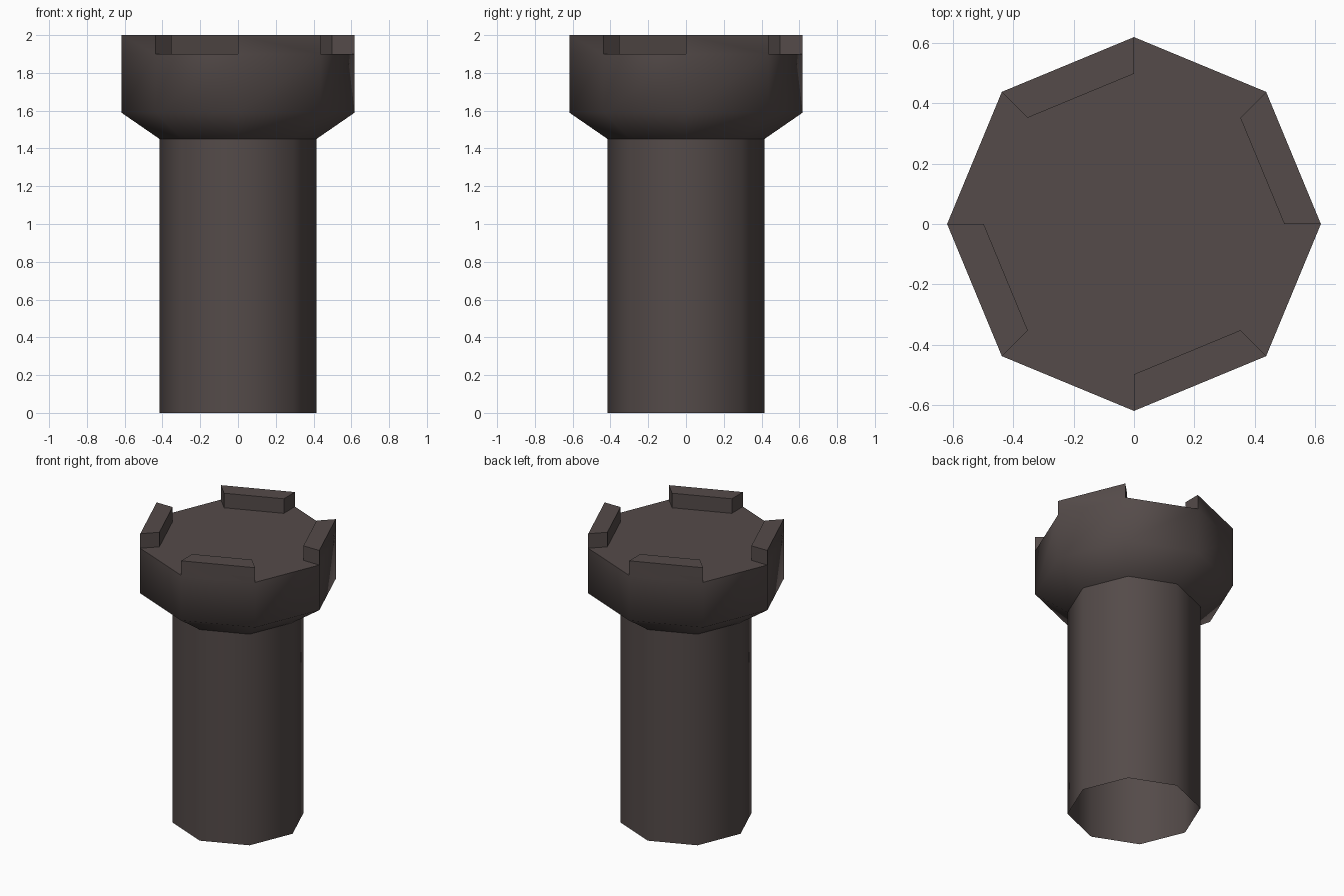
import bpy, bmesh, math

cube = bpy.data.objects.get("Cube")
if cube:
    bpy.data.objects.remove(cube, do_unlink=True)

SIDES = 8

stone = bpy.data.materials.new("dark_brown_stone")
stone.use_nodes = True
colour = (0.089, 0.070, 0.067, 1)
stone.diffuse_color = colour
stone.node_tree.nodes["Principled BSDF"].inputs["Base Color"].default_value = colour


def lathe(bm, profile):
    """Sweep (radius, height) points into octagonal bands; return rings and bands."""
    rings = []
    for r, z in profile:
        angles = [math.tau * i / SIDES for i in range(SIDES)]
        rings.append([bm.verts.new((r * math.cos(a), r * math.sin(a), z)) for a in angles])
    bands = []
    for low, high in zip(rings, rings[1:]):
        bands.append([bm.faces.new((low[i], low[(i + 1) % SIDES],
                                    high[(i + 1) % SIDES], high[i]))
                      for i in range(SIDES)])
    return rings, bands


def finish(bm, name):
    mesh = bpy.data.meshes.new(name)
    bm.to_mesh(mesh)
    bm.free()
    mesh.materials.append(stone)
    obj = bpy.data.objects.new(name, mesh)
    bpy.context.collection.objects.link(obj)
    bpy.ops.object.select_all(action='DESELECT')
    obj.select_set(True)
    bpy.context.view_layer.objects.active = obj
    bpy.ops.object.shade_smooth_by_angle(angle=math.radians(60))


# Hollow shaft, open at the foot
bm = bmesh.new()
lathe(bm, [(0.415, 0), (0.415, 1.45)])
finish(bm, "tower_shaft")

# Flared head with a flat roof and a raised block on every other side
bm = bmesh.new()
rings, bands = lathe(bm, [(0.415, 1.45), (0.618, 1.59), (0.618, 1.9), (0.497, 1.9)])
bm.faces.new(rings[-1])
raised = bmesh.ops.extrude_discrete_faces(bm, faces=bands[-1][::2])["faces"]
for face in raised:
    bmesh.ops.translate(bm, verts=face.verts, vec=(0, 0, 0.1))
bmesh.ops.remove_doubles(bm, verts=bm.verts, dist=0.0001)
bmesh.ops.recalc_face_normals(bm, faces=bm.faces)
finish(bm, "battlement_head")
